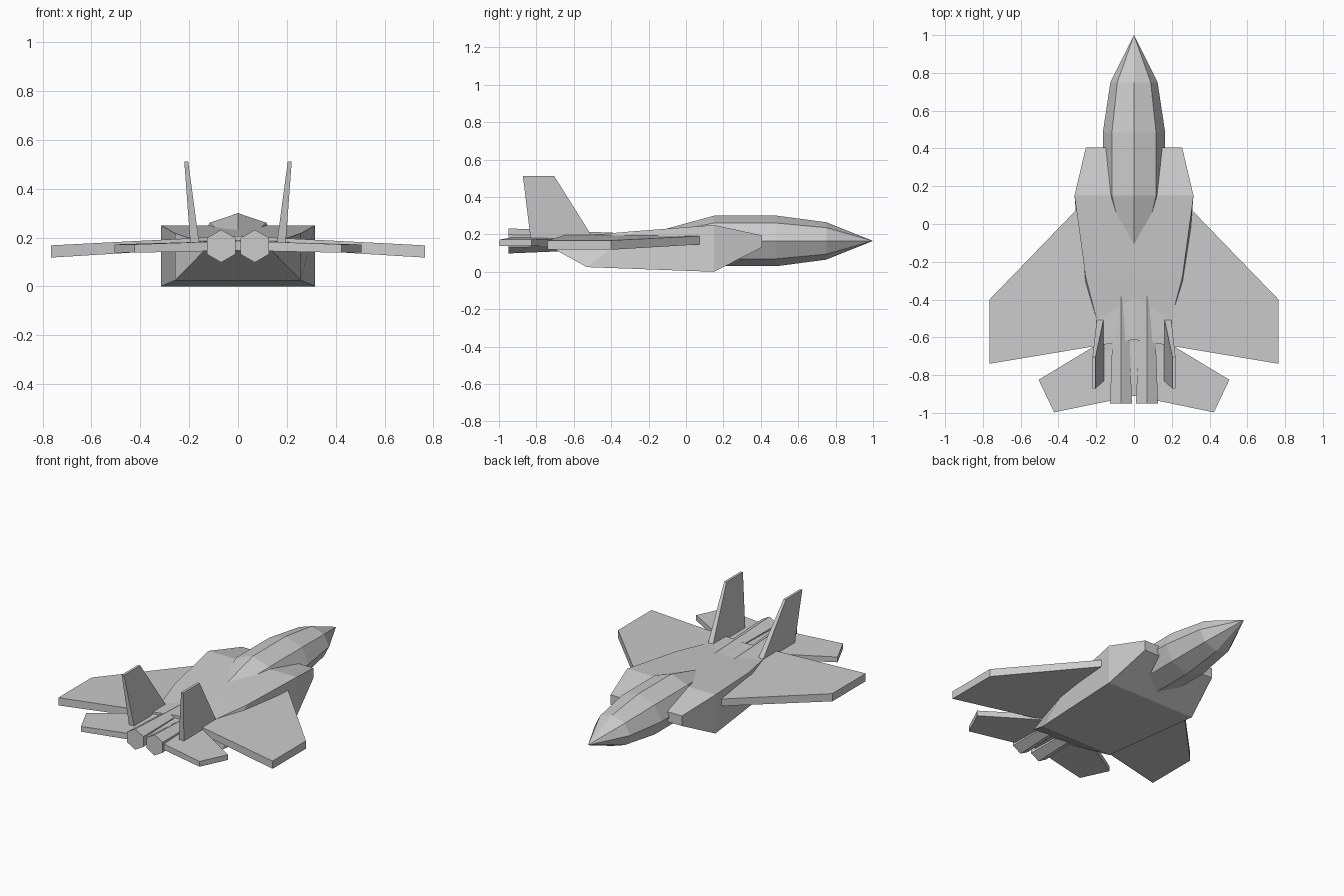
import bpy
import bmesh
from math import sin, cos, pi

cube = bpy.data.objects.get("Cube")
if cube:
    bpy.data.objects.remove(cube)

# One flat grey for the whole aircraft
grey = bpy.data.materials.new("matte grey")
grey.use_nodes = True
color = (0.6, 0.6, 0.6, 1)
grey.diffuse_color = color
grey.node_tree.nodes["Principled BSDF"].inputs["Base Color"].default_value = color

MID = 0.165  # height of the main axis


def loft(name, rings):
    """Skin a series of equal-length cross-sections and cap both ends."""
    bm = bmesh.new()
    loops = [[bm.verts.new(p) for p in ring] for ring in rings]
    n = len(loops[0])
    for a, b in zip(loops, loops[1:]):
        for i in range(n):
            j = (i + 1) % n
            bm.faces.new((a[i], a[j], b[j], b[i]))
    bm.faces.new(loops[0])
    bm.faces.new(loops[-1])
    bmesh.ops.remove_doubles(bm, verts=bm.verts, dist=0.0001)
    bmesh.ops.recalc_face_normals(bm, faces=bm.faces)
    mesh = bpy.data.meshes.new(name)
    bm.to_mesh(mesh)
    bm.free()
    mesh.materials.append(grey)
    obj = bpy.data.objects.new(name, mesh)
    bpy.context.collection.objects.link(obj)
    return obj


def oval(sides, x, y, rx, rz):
    """Polygon ring across the y axis with a corner at the top."""
    angles = [2 * pi * i / sides for i in range(sides)]
    return [(x + rx * sin(a), y, MID + rz * cos(a)) for a in angles]


def box_ring(half, y_top, z_top, y_bottom, z_bottom):
    return [(-half[0], y_top, z_top), (half[0], y_top, z_top),
            (half[1], y_bottom, z_bottom), (-half[1], y_bottom, z_bottom)]


def chord(x, lead, trail, bottom, top):
    """Rectangular section of a wing at span position x."""
    return [(x, lead, bottom), (x, lead, top), (x, trail, top), (x, trail, bottom)]


def full_span(name, centre, tip):
    x, rest = tip[0], tip[1:]
    loft(name, [chord(-x, *rest), chord(*centre), chord(x, *rest)])


# Faceted forward fuselage with its tapered spine
stations = [(1.0, 0, 0), (0.75, 0.125, 0.1), (0.485, 0.165, 0.135),
            (0.15, 0.165, 0.135), (-0.345, 0, 0)]
loft("nose_fuselage", [oval(8, 0, y, rx, rz) for y, rx, rz in stations])

# Wide centre body with intakes and a wedge-shaped underside
loft("centre_body", [
    box_ring((0.255, 0.255), 0.405, 0.195, 0.405, 0.13),
    box_ring((0.315, 0.315), 0.15, 0.25, 0.15, 0),
    box_ring((0.257, 0.257), -0.275, 0.217, -0.53, 0.025),
    box_ring((0.13, 0.13), -0.765, 0.175, -0.765, 0.155)])

# Main wing, running through the body from tip to tip
full_span("main_wing", (0, 0.39, -0.612, 0.165, 0.207),
          (0.765, -0.4, -0.74, 0.118, 0.168))

# Swept tailplane
full_span("tailplane", (0, -0.52, -0.91, 0.147, 0.187),
          (0.505, -0.825, -0.83, 0.138, 0.172))
tail = bpy.data.objects["tailplane"]
for v in tail.data.vertices:  # raked tips
    if abs(v.co.x) > 0.5 and v.co.y < -0.828:
        v.co.x = 0.423 if v.co.x > 0 else -0.423
        v.co.y = -0.997

# Paired engines and canted tail fins
for side, label in ((1, "left"), (-1, "right")):
    loft(label + "_engine", [oval(6, side * 0.069, -0.95, 0.067, 0.067),
                             oval(6, side * 0.069, -0.35, 0.042, 0.042)])
    loft(label + "_tail_fin", [
        [(side * 0.158, -0.49, 0.17), (side * 0.195, -0.49, 0.17),
         (side * 0.195, -0.83, 0.17), (side * 0.158, -0.83, 0.17)],
        [(side * 0.204, -0.705, 0.512), (side * 0.22, -0.705, 0.512),
         (side * 0.22, -0.872, 0.512), (side * 0.204, -0.872, 0.512)]])
